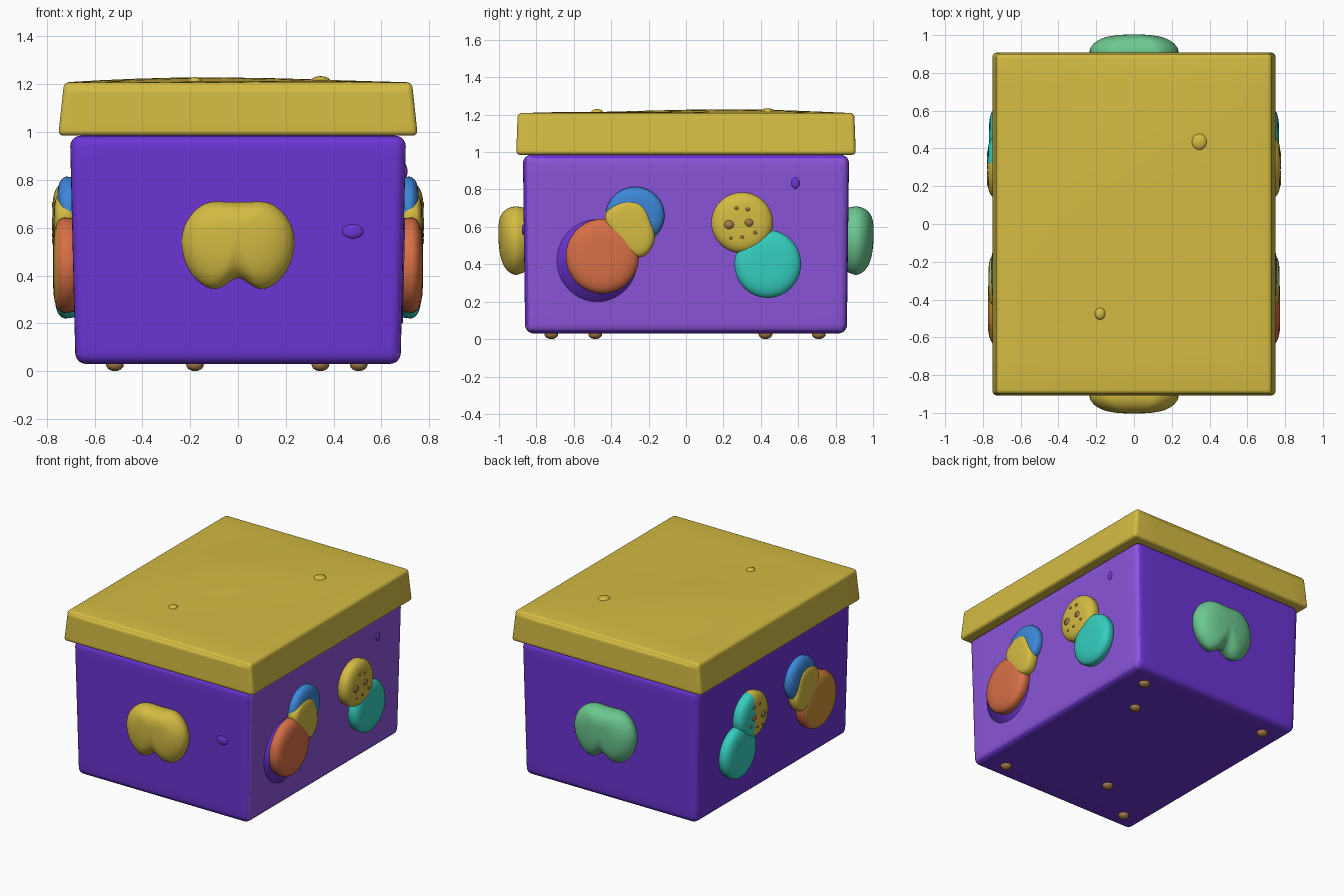
import bpy, bmesh, math
from mathutils import Vector

old = bpy.data.objects.get("Cube")
if old:
    bpy.data.objects.remove(old, do_unlink=True)


def material(name, r, g, b):
    m = bpy.data.materials.new(name)
    m.use_nodes = True
    m.diffuse_color = (r, g, b, 1)
    m.node_tree.nodes["Principled BSDF"].inputs["Base Color"].default_value = (r, g, b, 1)
    return m


YELLOW = material("mustard yellow", .66, .50, .055)
PURPLE = material("deep purple", .15, .035, .66)
VIOLET = material("light violet", .26, .09, .70)
ORANGE = material("burnt orange", .68, .16, .06)
OCHRE = material("ochre", .62, .29, .04)
TEAL = material("teal", .035, .62, .52)
BLUE = material("blue", .045, .24, .68)
GREEN = material("mint green", .15, .58, .28)
BROWN = material("brown", .38, .20, .07)


def finish(name, bm, mats):
    bmesh.ops.recalc_face_normals(bm, faces=bm.faces)
    mesh = bpy.data.meshes.new(name)
    bm.to_mesh(mesh)
    bm.free()
    for m in mats:
        mesh.materials.append(m)
    mesh.polygons.foreach_set("use_smooth", [True] * len(mesh.polygons))
    ob = bpy.data.objects.new(name, mesh)
    bpy.context.collection.objects.link(ob)
    return ob


def tapered_box(name, bottom, top, z0, z1, bevel, mats, warp=None, paint=None):
    """Rounded box whose half sizes go from bottom to top."""
    bm = bmesh.new()
    bmesh.ops.create_cube(bm, size=2)
    bmesh.ops.subdivide_edges(bm, edges=bm.edges[:], cuts=9, use_grid_fill=True)
    bm.normal_update()
    if paint:
        for f in bm.faces:
            f.material_index = paint(f)
    for v in bm.verts:
        t = (v.co.z + 1) / 2
        lift = warp(v.co) if warp and t > .99 else 0
        v.co = Vector((v.co.x * (bottom[0] + (top[0] - bottom[0]) * t),
                       v.co.y * (bottom[1] + (top[1] - bottom[1]) * t),
                       z0 + (z1 - z0) * t + lift))
    ob = finish(name, bm, mats)
    mod = ob.modifiers.new("rounded edges", "BEVEL")
    mod.width, mod.segments = bevel, 5
    mod.limit_method, mod.angle_limit = "ANGLE", math.radians(50)
    return ob


def pebble(name, outline, centre, layers, place, mats, paint=None, subdivide=False):
    """Stack scaled copies of an outline into a cushion shape."""
    bm = bmesh.new()
    rings = []
    for depth, s in layers:
        rings.append([bm.verts.new(place(centre[0] + (u - centre[0]) * s,
                                         centre[1] + (w - centre[1]) * s, depth))
                      for u, w in outline])
    n = len(outline)
    for a, b in zip(rings, rings[1:]):
        for i in range(n):
            j = (i + 1) % n
            bm.faces.new((a[i], a[j], b[j], b[i]))
    bm.faces.new(rings[0])
    bm.faces.new(rings[-1])
    if paint:
        bm.normal_update()
        for f in bm.faces:
            f.material_index = paint(f.calc_center_median())
    ob = finish(name, bm, mats)
    if subdivide:
        ob.modifiers.new("soften", "SUBSURF").levels = 2
        ob.modifiers["soften"].render_levels = 2
    return ob


def ellipse(u, w, ru, rw, n=40):
    return [(u + ru * math.cos(math.tau * i / n), w + rw * math.sin(math.tau * i / n))
            for i in range(n)]


def dome(base, top):
    """Layers of a cushion with a rounded rim and a nearly flat face."""
    rim = (top - base) * .4
    steps = [(base, .96), (top - rim, 1)]
    for s in (.97, .92, .85, .75, .6, .4, .2, .04):
        steps.append((top - rim + rim * (1 - s ** 5) ** .6, s))
    return steps


def button(name, x, y, z, size, mat):
    bm = bmesh.new()
    bmesh.ops.create_uvsphere(bm, u_segments=16, v_segments=10, radius=1)
    for v in bm.verts:
        v.co = Vector((x + v.co.x * size[0], y + v.co.y * size[1], z + v.co.z * size[2]))
    return finish(name, bm, [mat])


# Box body, with a lighter left wall
tapered_box("box_body", (.68, .86), (.703, .872), .03, .985, .045, [PURPLE, VIOLET],
            paint=lambda f: 1 if f.normal.x > .9 else 0)

# Lid with a gently uneven top
tapered_box("lid", (.752, .908), (.728, .9), .985, 1.208, .06, [YELLOW],
            warp=lambda c: .016 * (1 - c.x ** 2) * (1 - c.y ** 2)
            * (1 + .5 * math.sin(3 * c.y - 2 * c.x)))

# Cup handles, notched underneath
half = [(.09, .712), (.15, .705), (.225, .63), (.245, .53), (.215, .42),
        (.14, .345), (.08, .338), (.035, .375)]
handle_outline = [(0, .705)] + half + [(0, .395)] + [(-u, w) for u, w in reversed(half)]
handle_layers = [(.84, .9), (.87, .94), (.905, 1.02), (.945, .96), (.98, .78),
                 (.998, .5), (1.003, .2), (1.003, .05)]
for name, side, mat in (("front_handle", -1, YELLOW), ("back_handle", 1, GREEN)):
    pebble(name, handle_outline, (0, .58), handle_layers,
           lambda u, w, d, s=side: (u, s * d, w), [mat], subdivide=True)

# Round decorations on both side walls
link_outline = [(-.46, .65), (-.40, .71), (-.33, .75), (-.22, .735), (-.19, .64),
                (-.155, .55), (-.19, .46), (-.26, .42), (-.36, .50)]
spots = [(.23, .612, .028), (.337, .622, .024), (.27, .70, .010), (.33, .695, .012),
         (.30, .545, .010), (.24, .54, .008), (.37, .57, .010)]
for label, side in (("left", 1), ("right", -1)):
    def place(u, w, d, s=side):
        return (s * d, u, w)

    pebble(label + "_blue_disc", ellipse(-.272, .662, .157, .152), (-.272, .662),
           dome(.66, .757), place, [BLUE])
    pebble(label + "_yellow_link", link_outline, (-.3, .6),
           [(.66, 1), (.735, 1.02), (.763, .94), (.77, .6), (.771, .1)],
           place, [YELLOW], subdivide=True)
    pebble(label + "_orange_disc", ellipse(-.447, .443, .196, .2), (-.447, .443),
           dome(.66, .774), place, [ORANGE, OCHRE],
           paint=lambda c: 1 if c.x < -.755 else 0)
    pebble(label + "_yellow_disc", ellipse(.3, .622, .165, .163), (.3, .622),
           dome(.66, .776), place, [YELLOW, TEAL],
           paint=lambda c: 1 if c.x < 0 and c.y > .33 else 0)
    pebble(label + "_teal_disc", ellipse(.437, .402, .178, .182), (.437, .402),
           dome(.66, .768), place, [TEAL])
    for i, (u, w, r) in enumerate(spots):
        pebble(f"{label}_spot_{i + 1}", ellipse(u, w, r, r * .9, 10), (u, w),
               [(.770, 1), (.7772, .95)], place, [BROWN])

# Dark patch behind the left orange disc
pebble("left_dark_patch", ellipse(-.475, .42, .215, .22), (-.475, .42),
       [(.68, 1), (.6945, 1)], lambda u, w, d: (d + .024 * (w - .42), u, w), [PURPLE])

# Small feet
for i, (x, y) in enumerate([(-.515, -.72), (.505, -.72), (-.515, .71), (.505, .71),
                            (.345, .425), (-.18, -.485)]):
    button(f"foot_{i + 1}", x, y, .027, (.037, .037, .027), BROWN)

# Knobs on the lid and small bumps on the walls
button("lid_knob_back", .345, .435, 1.212, (.042, .045, .022), YELLOW)
button("lid_knob_front", -.18, -.475, 1.212, (.028, .032, .018), YELLOW)
button("front_wall_bump", .48, -.866, .585, (.045, .012, .03), PURPLE)
button("left_wall_bump", .699, .585, .835, (.01, .022, .03), PURPLE)
